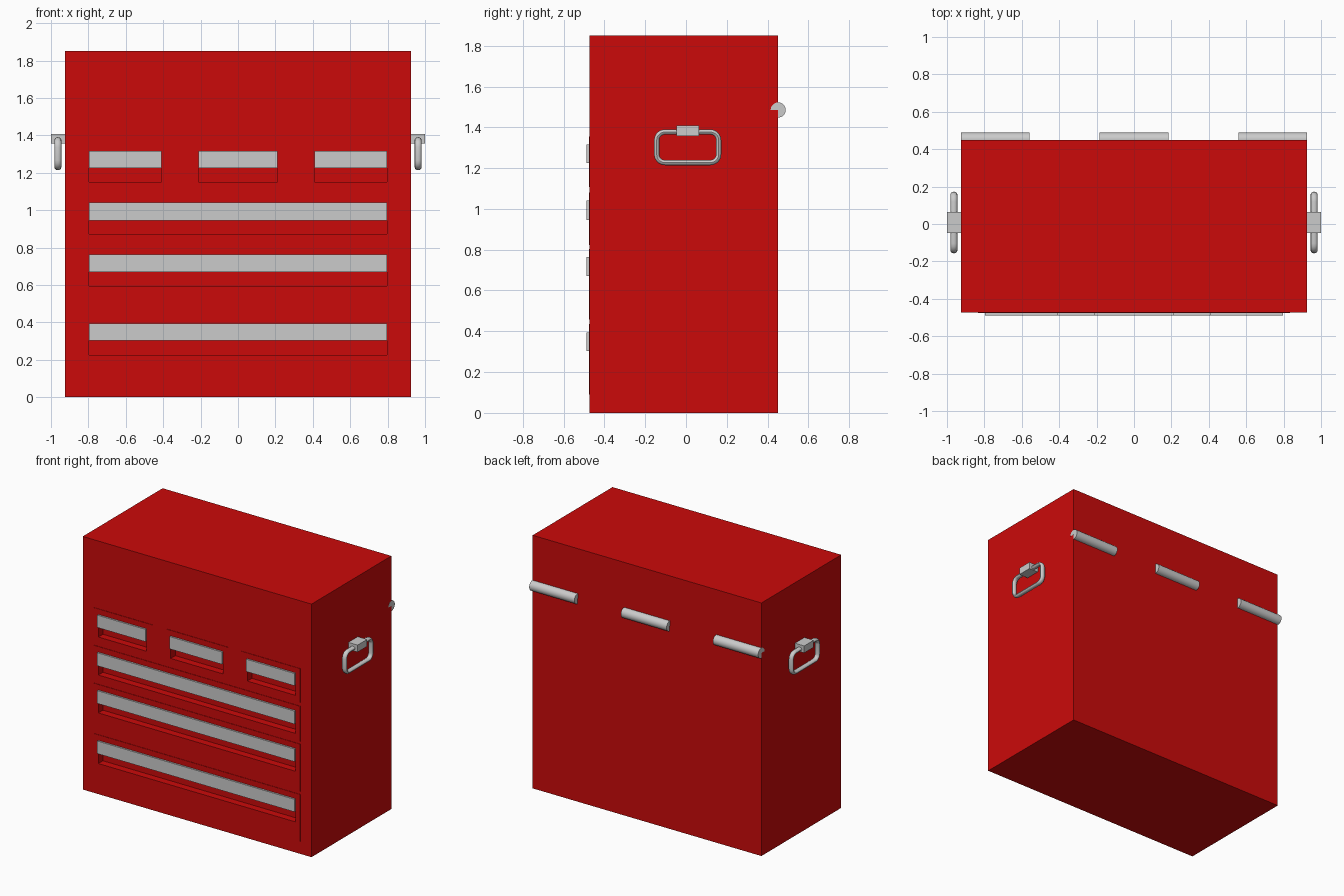
import bpy, bmesh, math
from mathutils import Matrix, Vector

if "Cube" in bpy.data.objects:
    bpy.data.objects.remove(bpy.data.objects["Cube"])


def material(name, rgb):
    m = bpy.data.materials.new(name)
    m.diffuse_color = (*rgb, 1)
    m.use_nodes = True
    m.node_tree.nodes["Principled BSDF"].inputs["Base Color"].default_value = m.diffuse_color
    return m


RED = material("red_paint", (0.6, 0.003, 0.003))
GREY = material("light_grey_metal", (0.6, 0.6, 0.6))


def finish(name, bm, mat):
    bmesh.ops.recalc_face_normals(bm, faces=bm.faces)
    mesh = bpy.data.meshes.new(name)
    bm.to_mesh(mesh)
    bm.free()
    mesh.materials.append(mat)
    ob = bpy.data.objects.new(name, mesh)
    bpy.context.collection.objects.link(ob)
    return ob


def add_box(bm, x, y, z):
    lo, hi = Vector((x[0], y[0], z[0])), Vector((x[1], y[1], z[1]))
    mat = Matrix.Translation((lo + hi) / 2) @ Matrix.Diagonal((*(hi - lo), 1))
    bmesh.ops.create_cube(bm, size=1, matrix=mat)


def box(name, x, y, z, mat):
    bm = bmesh.new()
    add_box(bm, x, y, z)
    return finish(name, bm, mat)


def smooth(ob):
    bpy.ops.object.select_all(action='DESELECT')
    ob.select_set(True)
    bpy.context.view_layer.objects.active = ob
    bpy.ops.object.shade_smooth_by_angle(angle=math.radians(40))


# Cabinet
FRONT, BACK = -0.472, 0.45
body = box("cabinet", (-0.925, 0.925), (FRONT, BACK), (0, 1.85), RED)

# Drawers: panel x, pull x, panel bottom, recess bottom, pull bottom, pull top
WIDE_PANEL, WIDE_PULL = (-0.835, 0.835), (-0.797, 0.797)
drawers = [
    ((-0.835, -0.36), (-0.797, -0.408), 1.107, 1.15, 1.225, 1.315),
    ((-0.25, 0.25), (-0.212, 0.212), 1.107, 1.15, 1.225, 1.315),
    ((0.36, 0.835), (0.408, 0.797), 1.107, 1.15, 1.225, 1.315),
    (WIDE_PANEL, WIDE_PULL, 0.822, 0.872, 0.945, 1.04),
    (WIDE_PANEL, WIDE_PULL, 0.457, 0.595, 0.67, 0.763),
    (WIDE_PANEL, WIDE_PULL, 0.09, 0.225, 0.303, 0.395),
]
cut = bmesh.new()
panels = []
for i, (px, hx, pz, rz, h0, h1) in enumerate(drawers, 1):
    panels.append(box(f"drawer_front_{i}", px, (FRONT - 0.003, FRONT + 0.002),
                      (pz, h1 + 0.04), RED))
    box(f"drawer_pull_{i}", hx, (-0.488, FRONT), (h0, h1), GREY)
    add_box(cut, hx, (-0.55, FRONT + 0.05), (rz, h1 - 0.01))

# Finger recesses cut behind and below the pulls
cutter = finish("recess_cutter", cut, RED)
cutter.hide_render = True
cutter.hide_viewport = True
cutter.display_type = 'WIRE'
for ob in [body] + panels:
    mod = ob.modifiers.new("finger_recess", 'BOOLEAN')
    mod.operation = 'DIFFERENCE'
    mod.solver = 'EXACT'
    mod.object = cutter

# Hinge barrels: three-quarter rounds along the back
def hinge(name, x0, x1):
    bm = bmesh.new()
    cy, cz, r, n = 0.452, 1.485, 0.037, 24
    pts = [(cy, cz)]
    for k in range(n + 1):
        a = math.radians(-90 + 270 * k / n)
        pts.append((cy + r * math.cos(a), cz + r * math.sin(a)))
    face = bm.faces.new([bm.verts.new((x0, y, z)) for y, z in pts])
    new = bmesh.ops.extrude_face_region(bm, geom=[face])["geom"]
    bmesh.ops.translate(bm, vec=(x1 - x0, 0, 0),
                        verts=[v for v in new if isinstance(v, bmesh.types.BMVert)])
    smooth(finish(name, bm, GREY))


hinge("hinge_left", -0.926, -0.56)
hinge("hinge_middle", -0.185, 0.185)
hinge("hinge_right", 0.56, 0.926)


# Side carrying handles: rounded rectangular rings hung from brackets
def side_handle(name, side):
    bm = bmesh.new()
    cx, cy, cz, hw, hh, cr = side * 0.963, 0.008, 1.302, 0.152, 0.075, 0.04
    rings = []
    for q in range(4):
        sy = 1 if q in (0, 3) else -1
        sz = 1 if q in (0, 1) else -1
        for k in range(6):
            a = math.radians(90 * q + 18 * k)
            out = Vector((0, math.cos(a), math.sin(a)))
            c = Vector((cx, cy + sy * (hw - cr), cz + sz * (hh - cr))) + out * cr
            rings.append([bm.verts.new(c + out * 0.013 * math.cos(t)
                                       + Vector((0.018 * math.sin(t), 0, 0)))
                          for t in (math.tau * j / 12 for j in range(12))])
    for i, ring in enumerate(rings):
        nxt = rings[(i + 1) % len(rings)]
        for j in range(12):
            k = (j + 1) % 12
            bm.faces.new((ring[j], ring[k], nxt[k], nxt[j]))
    smooth(finish(name + "_handle_ring", bm, GREY))
    box(name + "_handle_bracket", sorted((side * 0.92, side * 1.0)),
        (-0.047, 0.063), (1.357, 1.408), GREY)


side_handle("left", -1)
side_handle("right", 1)
